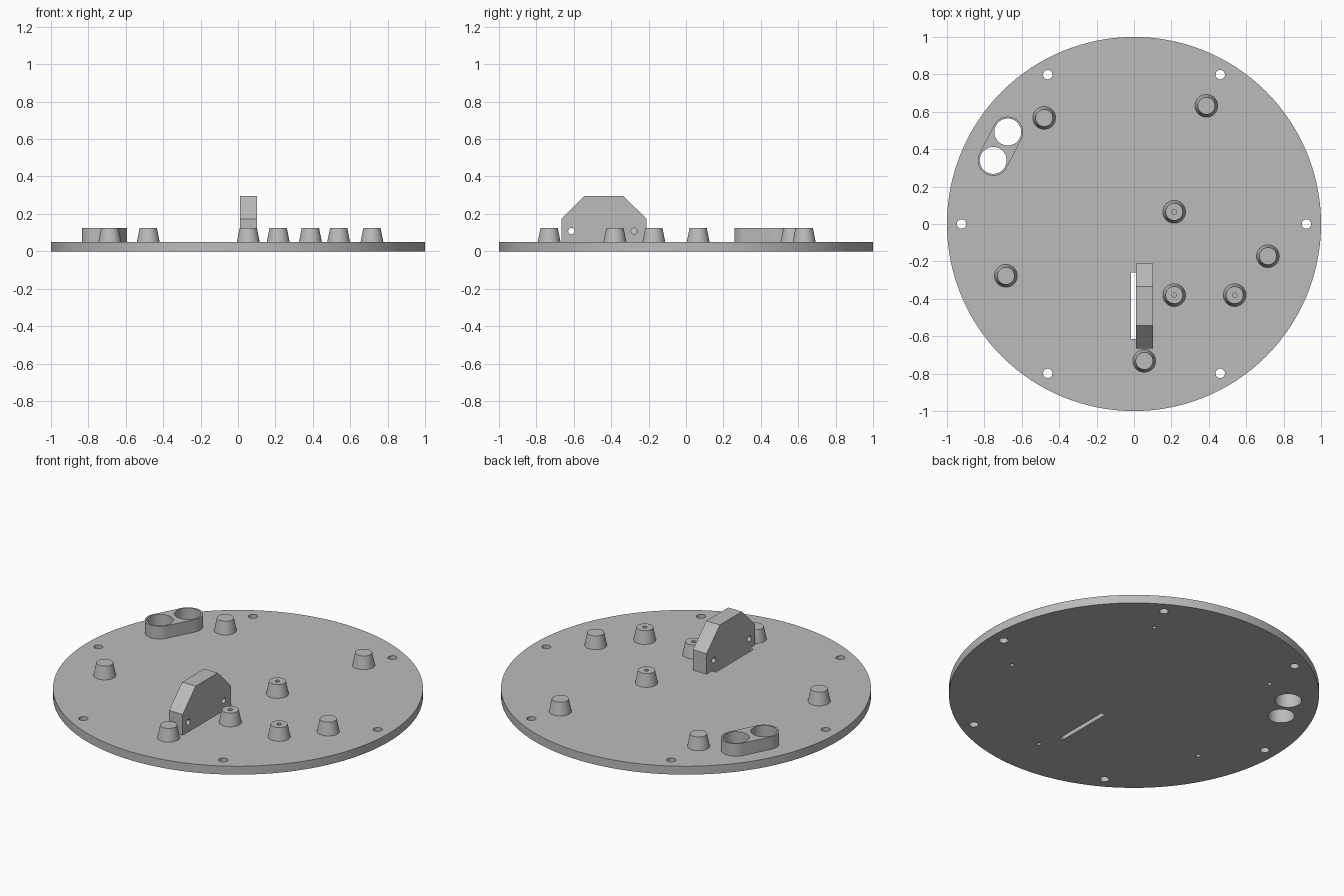
import bpy
import bmesh
from math import cos, sin, pi, radians, atan2
from mathutils import Matrix, Vector

if "Cube" in bpy.data.objects:
    bpy.data.objects.remove(bpy.data.objects["Cube"], do_unlink=True)

grey = bpy.data.materials.new("plain grey")
grey.use_nodes = True
colour = (0.5, 0.5, 0.5, 1)
grey.diffuse_color = colour
grey.node_tree.nodes["Principled BSDF"].inputs["Base Color"].default_value = colour

PLATE_TOP, POST_TOP = 0.05, 0.125
TUBES = [(-0.675, 0.492), (-0.753, 0.34)]
DRILLED_ABOVE = [(0.215, 0.065), (0.215, -0.38), (0.538, -0.38)]
DRILLED_BELOW = [(-0.48, 0.567), (0.387, 0.632), (0.716, -0.172),
                 (-0.685, -0.277), (0.055, -0.732)]


def make_object(name, bm):
    bmesh.ops.recalc_face_normals(bm, faces=bm.faces)
    mesh = bpy.data.meshes.new(name)
    bm.to_mesh(mesh)
    bm.free()
    mesh.materials.append(grey)
    obj = bpy.data.objects.new(name, mesh)
    bpy.context.collection.objects.link(obj)
    return obj


def add_cone(bm, x, y, z0, z1, r0, r1=None, sides=32):
    bmesh.ops.create_cone(bm, cap_ends=True, segments=sides, radius1=r0,
                          radius2=r0 if r1 is None else r1, depth=z1 - z0,
                          matrix=Matrix.Translation((x, y, (z0 + z1) / 2)))


def add_prism(bm, points, offset):
    face = bm.faces.new([bm.verts.new(p) for p in points])
    top = bmesh.ops.extrude_face_region(bm, geom=[face], use_keep_orig=True)["geom"]
    moved = [v for v in top if isinstance(v, bmesh.types.BMVert)]
    bmesh.ops.translate(bm, verts=moved, vec=offset)


def cut(obj, cutter_bm):
    cutter = make_object("cutter", cutter_bm)
    mod = obj.modifiers.new("holes", "BOOLEAN")
    mod.operation, mod.solver, mod.object = "DIFFERENCE", "EXACT", cutter
    bpy.context.view_layer.objects.active = obj
    bpy.ops.object.modifier_apply(modifier=mod.name)
    bpy.data.objects.remove(cutter, do_unlink=True)


def shade(obj):
    bpy.ops.object.select_all(action="DESELECT")
    obj.select_set(True)
    bpy.context.view_layer.objects.active = obj
    bpy.ops.object.shade_smooth_by_angle(angle=radians(30))


# Round base plate with rim holes, tube holes, screw holes and a slot
bm = bmesh.new()
add_cone(bm, 0, 0, 0, PLATE_TOP, 1, sides=128)
plate = make_object("base_plate", bm)
bm = bmesh.new()
for i in range(6):
    add_cone(bm, 0.922 * cos(i * pi / 3), 0.922 * sin(i * pi / 3), -0.1, 0.1, 0.025)
for x, y in TUBES:
    add_cone(bm, x, y, -0.1, 0.2, 0.072, sides=48)
for x, y in DRILLED_BELOW:
    add_cone(bm, x, y, -0.1, 0.2, 0.012, sides=16)
slot = Matrix.LocRotScale(Vector((-0.002, -0.437, 0)), None, Vector((0.026, 0.355, 0.3)))
bmesh.ops.create_cube(bm, size=1, matrix=slot)
cut(plate, bm)
shade(plate)

# Tapered posts, with a blind screw hole from above or from below
for centres, side, z0, z1 in ((DRILLED_ABOVE, "upper", 0.07, 0.2),
                              (DRILLED_BELOW, "lower", -0.1, 0.1)):
    for i, (x, y) in enumerate(centres):
        bm = bmesh.new()
        add_cone(bm, x, y, PLATE_TOP, POST_TOP, 0.061, 0.046)
        post = make_object(f"{side}_drilled_post_{i + 1}", bm)
        bm = bmesh.new()
        add_cone(bm, x, y, z0, z1, 0.012, sides=16)
        cut(post, bm)
        shade(post)

# Twin tube holder: rounded block around both tube holes
(ax, ay), (bx, by) = TUBES
start = atan2(ay - by, ax - bx) - pi / 2
outline = []
for x, y, turn in ((ax, ay, 0), (bx, by, pi)):
    for i in range(25):
        a = start + turn + i * pi / 24
        outline.append((x + 0.082 * cos(a), y + 0.082 * sin(a), PLATE_TOP))
bm = bmesh.new()
add_prism(bm, outline, (0, 0, POST_TOP - PLATE_TOP))
holder = make_object("twin_tube_holder", bm)
bm = bmesh.new()
for x, y in TUBES:
    add_cone(bm, x, y, -0.1, 0.2, 0.072, sides=48)
cut(holder, bm)
shade(holder)

# Upright bracket with chamfered corners and two cross holes
profile = [(-0.665, 0.05), (-0.665, 0.174), (-0.543, 0.296),
           (-0.335, 0.296), (-0.21, 0.172), (-0.21, 0.05)]
bm = bmesh.new()
add_prism(bm, [(0.011, y, z) for y, z in profile], (0.09, 0, 0))
bracket = make_object("upright_bracket", bm)
bm = bmesh.new()
for y in (-0.613, -0.277):
    bmesh.ops.create_cone(bm, cap_ends=True, segments=24, radius1=0.017, radius2=0.017,
                          depth=0.3, matrix=Matrix.Translation((0.055, y, 0.108))
                          @ Matrix.Rotation(pi / 2, 4, "Y"))
cut(bracket, bm)
shade(bracket)
